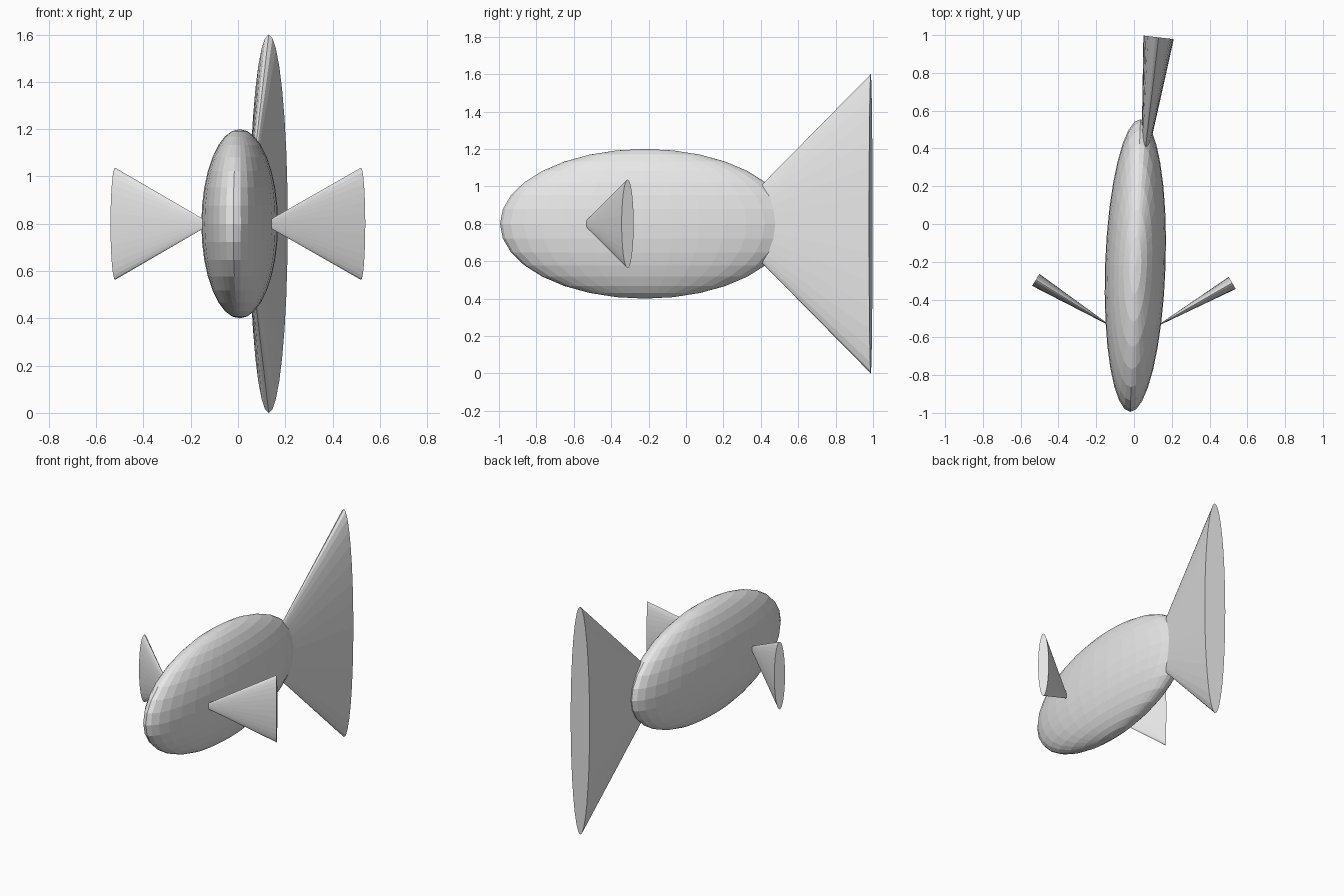
import bpy
import math
from mathutils import Vector, Matrix

cube = bpy.data.objects.get("Cube")
if cube:
    bpy.data.objects.remove(cube, do_unlink=True)

grey = bpy.data.materials.new("plain_grey")
grey.use_nodes = True
colour = (0.8, 0.8, 0.8, 1)
grey.diffuse_color = colour
grey.node_tree.nodes["Principled BSDF"].inputs["Base Color"].default_value = colour


def finish(name):
    obj = bpy.context.object
    obj.name = name
    obj.data.materials.append(grey)
    return obj


def fin(name, apex, end, half_height, half_thickness):
    """Flattened upright cone opening from apex to the centre of its flat end."""
    apex, end = Vector(apex), Vector(end)
    axis = end - apex
    bpy.ops.mesh.primitive_cone_add(vertices=32, radius1=1, radius2=0, depth=1)
    obj = finish(name)
    # Local x is the height, local y the thickness, local -z points to the flat end
    back = -axis.normalized()
    up = Vector((0, 0, 1))
    turn = Matrix((up, back.cross(up), back)).transposed().to_4x4()
    size = Matrix.Diagonal((half_height, half_thickness, axis.length, 1))
    obj.data.transform(Matrix.Translation((apex + end) / 2) @ turn @ size)
    return obj


# Body: flattened ellipsoid, yawed slightly
bpy.ops.mesh.primitive_uv_sphere_add(
    segments=32, ring_count=16, radius=1, location=(0.007, -0.22, 0.8),
    rotation=(0, 0, math.radians(-2)))
finish("body").scale = (0.16, 0.775, 0.4)

# Tail fin, swung a little to the left
fin("tail_fin", (0.037, 0.2, 0.8), (0.13, 0.988, 0.8), 0.8, 0.081)

# Side fins, swept back
fin("left_fin", (0.105, -0.55, 0.8), (0.52, -0.312, 0.8), 0.237, 0.037)
fin("right_fin", (-0.112, -0.547, 0.8), (-0.52, -0.296, 0.8), 0.237, 0.037)
